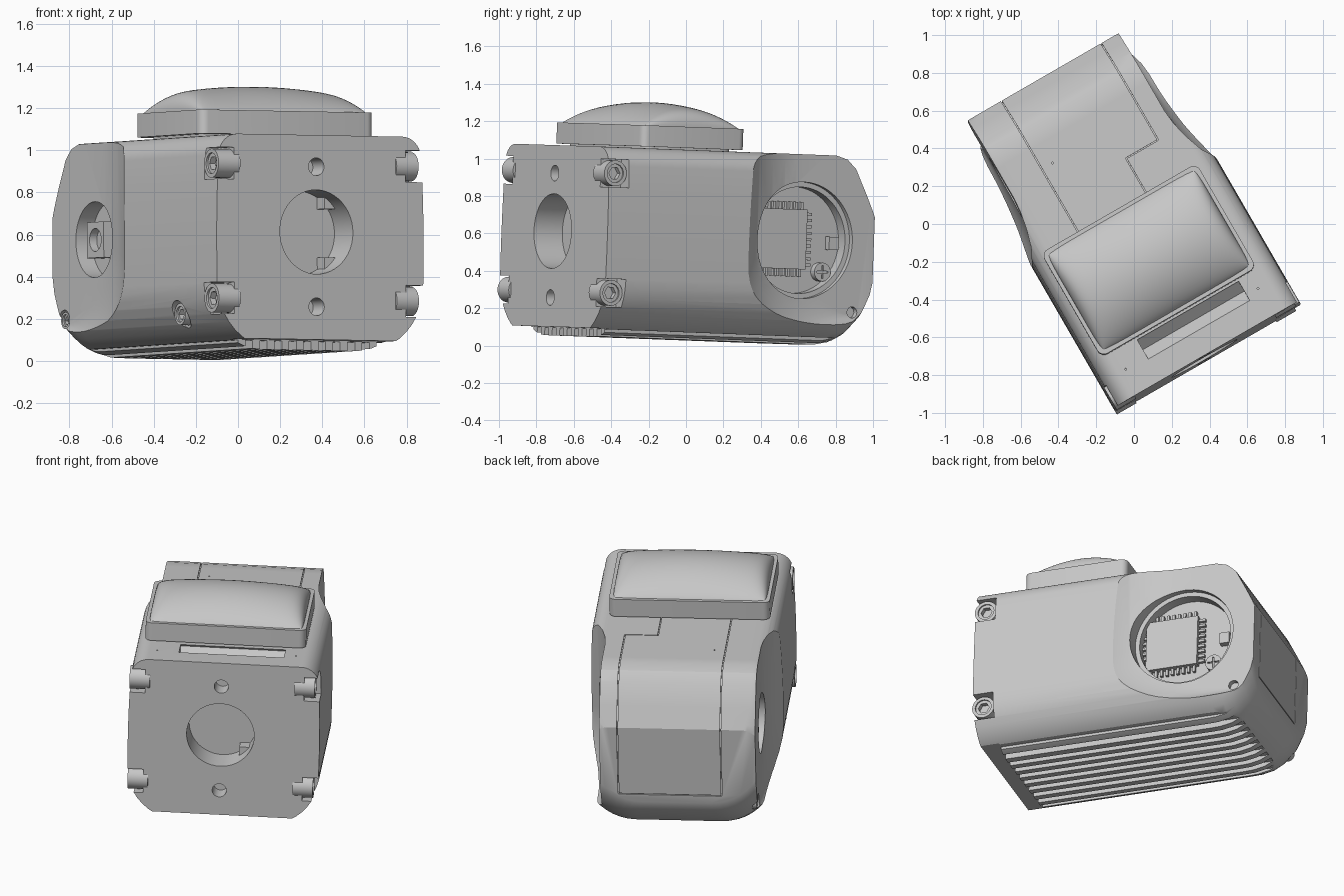
import bpy, bmesh
from math import sin, cos, pi, radians
from mathutils import Matrix, Vector

if "Cube" in bpy.data.objects:
    bpy.data.objects.remove(bpy.data.objects["Cube"])

grey = bpy.data.materials.new("light grey")
grey.use_nodes = True
grey.diffuse_color = (0.57, 0.57, 0.57, 1)
grey.node_tree.nodes["Principled BSDF"].inputs["Base Color"].default_value = grey.diffuse_color

# Whole model is turned 30 degrees and leans slightly
pivot = Matrix.Translation((0, 0, 0.55))
PLACE = (pivot @ Matrix.Rotation(radians(30), 4, 'Z') @ Matrix.Rotation(0.016, 4, 'Y')
         @ Matrix.Rotation(-0.033, 4, 'X') @ pivot.inverted())
TURN = {'x': Matrix.Rotation(pi / 2, 4, 'Y'), 'y': Matrix.Rotation(pi / 2, 4, 'X'),
        'z': Matrix.Identity(4)}


def make(name, bm):
    bmesh.ops.recalc_face_normals(bm, faces=bm.faces)
    mesh = bpy.data.meshes.new(name)
    bm.to_mesh(mesh)
    bm.free()
    mesh.materials.append(grey)
    obj = bpy.data.objects.new(name, mesh)
    bpy.context.collection.objects.link(obj)
    obj.matrix_world = PLACE
    return obj


def add_box(bm, x, y, z, tilt=0):
    mid = Vector([sum(s) / 2 for s in (x, y, z)])
    size = [s[1] - s[0] for s in (x, y, z)]
    bmesh.ops.create_cube(bm, size=1, matrix=Matrix.Translation(mid)
                          @ Matrix.Rotation(tilt, 4, 'X') @ Matrix.Diagonal((*size, 1)))


def box(name, x, y, z, tilt=0):
    bm = bmesh.new()
    add_box(bm, x, y, z, tilt)
    return make(name, bm)


def cylinder(name, axis, centre, radius, length, sides=48):
    bm = bmesh.new()
    bmesh.ops.create_cone(bm, cap_ends=True, segments=sides, radius1=radius, radius2=radius,
                          depth=length, matrix=Matrix.Translation(centre) @ TURN[axis])
    return make(name, bm)


def loft(name, rings):
    bm = bmesh.new()
    rows = [[bm.verts.new(p) for p in ring] for ring in rings]
    n = len(rows[0])
    for a, b in zip(rows, rows[1:]):
        for i in range(n):
            bm.faces.new((a[i], a[(i + 1) % n], b[(i + 1) % n], b[i]))
    bm.faces.new(rows[0])
    bm.faces.new(rows[-1])
    return make(name, bm)


def cut(target, cutters):
    for c in cutters:
        c.hide_render = True
        mod = target.modifiers.new("cut", 'BOOLEAN')
        mod.operation, mod.solver, mod.object = 'DIFFERENCE', 'EXACT', c
    bpy.context.view_layer.update()
    graph = bpy.context.evaluated_depsgraph_get()
    mesh = bpy.data.meshes.new_from_object(target.evaluated_get(graph))
    target.modifiers.clear()
    target.data = mesh
    for c in cutters:
        bpy.data.objects.remove(c)


def section(y, hw, top, bottom):
    # Rounded outline with gently bulging sides and wide lower corners
    steps, pts = 10, []
    for sx, sz, r, start in ((1, -1, 0.3, -90), (1, 1, 0.1, 0),
                             (-1, 1, 0.1, 90), (-1, -1, 0.3, 180)):
        ox, oz = sx * (hw - r), (top - r if sz > 0 else bottom + r)
        for i in range(steps + 1):
            a = radians(start + 90 * i / steps)
            pts.append((ox + r * cos(a), oz + r * sin(a)))
    full = []
    for i, p in enumerate(pts):
        full.append(p)
        if i in (steps, 3 * steps + 2):      # extra points along each flank
            q = pts[i + 1]
            full += [(p[0], p[1] + (q[1] - p[1]) * k / 5) for k in range(1, 5)]
    mid, half = (top + bottom) / 2, (top - bottom) / 2
    return [(-0.015 + x * (1 - 0.03 * ((z - mid) / half) ** 2), y, z) for x, z in full]


# Main housing: long rounded block with a sloping, rounded rear
TOP, LOW = 1.045, 0.028
stations = [(-0.805, .567, TOP, LOW), (0.6, .567, TOP, LOW), (0.66, .567, TOP, .03),
            (0.73, .565, 1.025, .043), (0.785, .56, .975, .07), (0.85, .55, .85, .13),
            (0.895, .525, .764, .2), (0.91, .51, .735, .25)]
body = loft("housing", [section(*s) for s in stations])


# Flat rear flanks, swept into the wide front part
def flank(inner, outer):
    rings = []
    for f, y, z in ((0, .42, .19), (.07, .34, .17), (.25, .25, .15),
                    (.55, .15, .12), (1, .07, .08), (1.5, 0, .05)):
        x = inner + (outer - inner) * f
        ring = [(x, 2, z), (x, 2, 2), (x, y, 2)]
        for i in range(13):
            a = pi + pi / 2 * i / 12
            ring.append((x, y + 0.38 + 0.38 * cos(a), z + 0.36 + 0.36 * sin(a)))
        rings.append(ring)
    return loft("flank_cut", rings)


cutters = [flank(0.432, 0.552), flank(-0.49, -0.582)]

# Cooling grooves and the step behind the front edge
cutters.append(box("front_step", (-0.7, 0.7), (-1, -0.69), (-0.2, 0.074)))
for i in range(11):
    x = -0.02 + (i - 5) * 0.08
    cutters.append(box("groove", (x - 0.02, x + 0.02), (-0.75, 0.83), (-0.1, 0.07)))

# Front openings
for z, r, depth in ((0.585, 0.2, 0.17), (0.895, 0.042, 0.1), (0.23, 0.042, 0.1)):
    cutters.append(cylinder("front_hole", 'y', (-0.035, -0.8, z), r, 2 * depth))

# Corner screw pockets
for side in (-1, 1):
    for z in (0.905, 0.265):
        xs = sorted((-0.015 + side * 0.47, side * 0.8))
        cutters.append(box("pocket", xs, (-0.9, -0.68), (z - 0.075, z + 0.075)))

# Side ports, small flank holes and the top slot
cutters += [cylinder("port_step", 'x', (0.71, 0.465, 0.585), 0.312, 0.62, 64),
            cylinder("port", 'x', (0.68, 0.465, 0.585), 0.285, 0.7, 64),
            cylinder("left_port", 'x', (-0.65, 0.51, 0.585), 0.18, 0.5),
            cylinder("rear_hole", 'x', (0.5, 0.79, 0.21), 0.03, 0.2, 24),
            cylinder("rear_pocket", 'x', (-0.56, 0.8, 0.21), 0.05, 0.2, 24),
            cylinder("low_pocket", 'x', (-0.6, -0.4, 0.2), 0.065, 0.2, 24),
            box("slot", (-0.3, 0.32), (-0.66, -0.57), (0.99, 1.1), 0.7)]

# Seams of the sliding cover
path = [(.66, TOP), (.73, 1.025), (.785, .975), (.91, .735), (.91, .3)]


def seam(x, start):
    def scaled(s):
        return [(0.4 + (y - 0.4) * s, 0.6 + (z - 0.6) * s) for y, z in [(start, TOP)] + path]
    outline = scaled(1.03) + scaled(0.98)[::-1]
    return loft("seam", [[(x + d, y, z) for y, z in outline] for d in (-0.003, 0.003)])


cutters += [seam(-0.285, 0.05), seam(0.325, 0.306),
            box("seam", (0.13, 0.325), (0.303, 0.309), (1.035, 1.1)),
            box("seam", (0.127, 0.133), (0.05, 0.306), (1.035, 1.1)),
            box("seam", (-0.285, 0.325), (0.9, 1), (0.297, 0.303))]
for x, y in ((0.39, -0.64), (-0.43, -0.66), (-0.22, 0.48)):
    cutters.append(cylinder("pin_hole", 'z', (x, y, TOP), 0.005, 0.04, 10))
cut(body, cutters)

# Keys inside the front bore
for z in (0.74, 0.43):
    box("bore_key", (0.07, 0.17), (-0.7, -0.62), (z - 0.04, z + 0.04))


# Socket head screws
def screw(name, side, outer, y, z, r):
    head = cylinder(name, 'x', (side * (outer - 0.06), y, z), r, 0.12, 32)
    cut(head, [cylinder("socket", 'x', (side * outer, y, z), r * 0.5, 0.08, 6),
               cylinder("rim", 'x', (side * outer, y, z), r * 0.72, 0.02, 32)])


for side in (-1, 1):
    for z in (0.905, 0.265):
        screw("corner_screw", side, 0.548 - 0.03 * side, -0.75, z, 0.069)
screw("low_screw", -1, 0.55, -0.4, 0.2, 0.052)
screw("rear_screw", -1, 0.485, 0.8, 0.21, 0.04)

# Chip with pins on the right port floor
cy, cz, h = 0.37, 0.59, 0.16
box("chip", (0.3, 0.37), (cy - h, cy + h), (cz - h, cz + h))
bm = bmesh.new()
for i in range(9):
    t = (i - 4) * 0.034
    for s in (-1, 1):
        a, b = sorted((s * h * 0.95, s * (h + 0.04)))
        add_box(bm, (0.32, 0.35), (cy + t - .008, cy + t + .008), (cz + a, cz + b))
        add_box(bm, (0.32, 0.35), (cy + a, cy + b), (cz + t - .008, cz + t + .008))
make("chip_pins", bm)
dial = cylinder("dial", 'x', (0.34, 0.635, 0.42), 0.05, 0.06, 32)
cut(dial, [box("dial_slot", (0.36, 0.4), (0.6, 0.67), (0.415, 0.425)),
           box("dial_slot", (0.36, 0.4), (0.63, 0.64), (0.385, 0.455))])
box("clip", (0.32, 0.37), (0.67, 0.73), (0.54, 0.61))

# Connector in the left port
plug = box("connector", (-0.47, -0.38), (0.46, 0.62), (0.5, 0.67))
cut(plug, [cylinder("connector_bore", 'x', (-0.47, 0.54, 0.585), 0.055, 0.08, 32)])


# Raised lid: rimmed base with a domed cushion
def rounded(z, hx, hy, r):
    pts = []
    for k, (sx, sy) in enumerate(((1, 1), (-1, 1), (-1, -1), (1, -1))):
        for i in range(7):
            a = pi / 2 * (k + i / 6)
            pts.append((-0.038 + sx * (hx - r) + r * cos(a),
                        -0.225 + sy * (hy - r) + r * sin(a), z))
    return pts


loft("lid_foot", [rounded(z, 0.42, 0.27, 0.05) for z in (1.0, 1.07)])
loft("lid_base", [rounded(z, 0.475, 0.318, 0.04) for z in (1.055, 1.168)])
bm = bmesh.new()
bmesh.ops.create_grid(bm, x_segments=48, y_segments=36, size=1)
for v in bm.verts:
    a, b = sin(v.co.x * pi / 2), sin(v.co.y * pi / 2)
    rise = (1 - 0.3 * a * a) * max(0, 1 - a ** 14) ** 0.5 * max(0, 1 - b * b) ** 0.8
    # pull the plan corners in slightly
    pull = 1 - 0.025 * (a * b) ** 8
    v.co = (-0.038 + 0.455 * a * pull, -0.225 + 0.298 * b * pull, 1.167 + 0.126 * rise)
make("lid_dome", bm)

# Smooth curved faces, keep edges crisp
bpy.ops.object.select_all(action='DESELECT')
for obj in bpy.context.scene.objects:
    if obj.type == 'MESH':
        obj.select_set(True)
        bpy.context.view_layer.objects.active = obj
bpy.ops.object.shade_smooth_by_angle(angle=radians(25))
